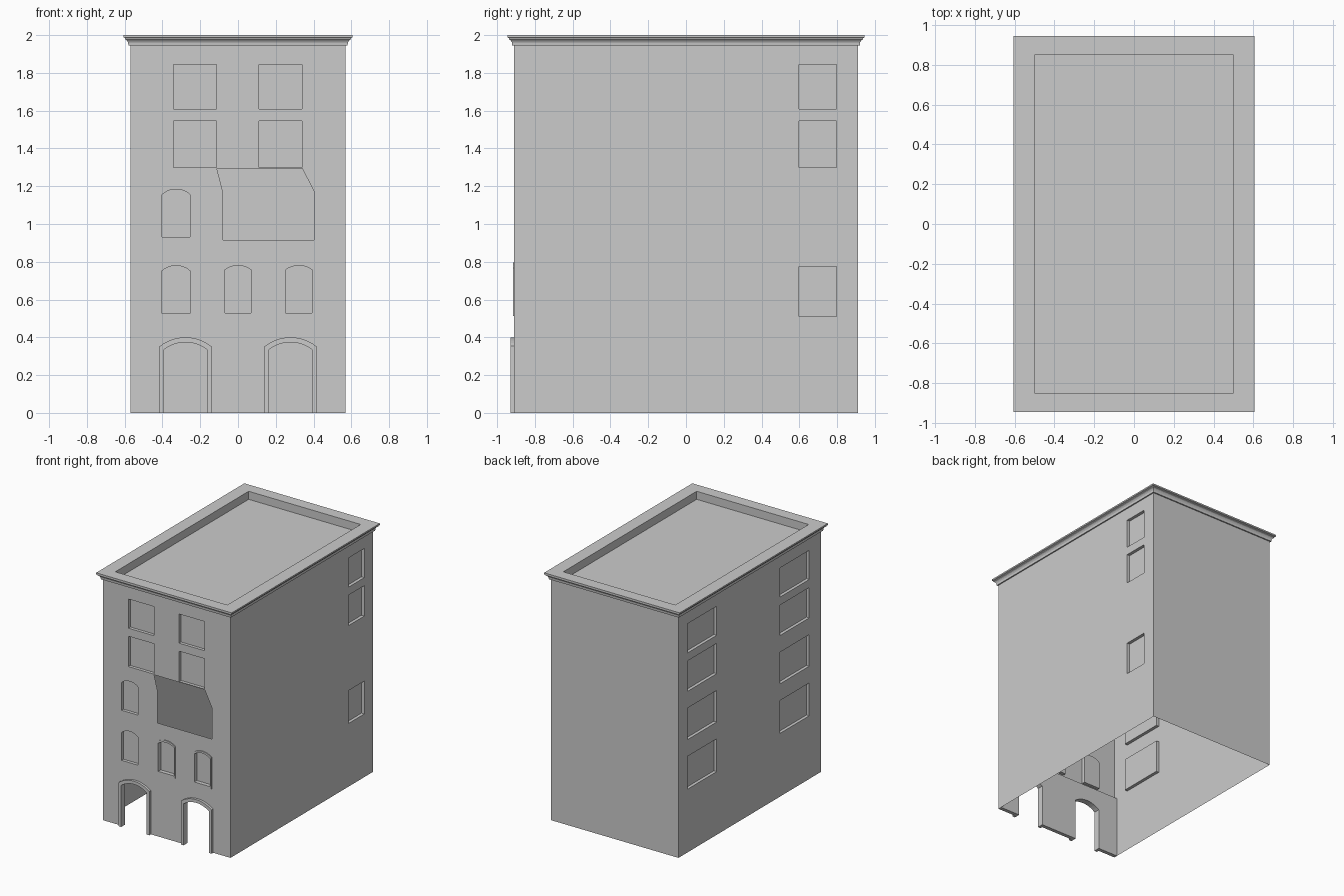
import bpy, bmesh, math
from mathutils import Vector

cube = bpy.data.objects.get("Cube")
if cube:
    bpy.data.objects.remove(cube, do_unlink=True)

grey = bpy.data.materials.new("plain_grey")
grey.use_nodes = True
grey.diffuse_color = (0.6, 0.6, 0.6, 1)
grey.node_tree.nodes["Principled BSDF"].inputs["Base Color"].default_value = grey.diffuse_color

HX, HY, TOP, DEPTH, THICK = 0.57, 0.91, 1.945, 0.025, 0.03

# Wall planes: u runs along the wall, v is height, d is depth into the building
def front(u, v, d): return Vector((u, d - HY, v))
def back(u, v, d): return Vector((u, HY - d, v))
def left(u, v, d): return Vector((HX - d, u, v))
def right(u, v, d): return Vector((d - HX, u, v))
def inner(u, v, d): return Vector((u, THICK - HY - d, v))


def rect(a, b, low, high):
    return [(a, low), (a, high), (b, high), (b, low)]


def arch(a, b, low, spring, top, n=10):
    """Straight jambs under a segmental arch."""
    half, rise = (b - a) / 2, top - spring
    radius = (half * half + rise * rise) / (2 * rise)
    sweep = math.asin(half / radius)
    pts = [(a, low)]
    for i in range(n + 1):
        t = sweep * (2 * i / n - 1)
        pts.append(((a + b) / 2 + radius * math.sin(t), top - radius + radius * math.cos(t)))
    return pts + [(b, low)]


def strip(bm, plane, loop_a, da, loop_b, db, closed=True):
    va = [bm.verts.new(plane(u, v, da)) for u, v in loop_a]
    vb = [bm.verts.new(plane(u, v, db)) for u, v in loop_b]
    n = len(va)
    for i in range(n if closed else n - 1):
        j = (i + 1) % n
        bm.faces.new((va[i], va[j], vb[j], vb[i]))


def cap(bm, plane, loop, d):
    bm.faces.new([bm.verts.new(plane(u, v, d)) for u, v in loop])


def sheet(bm, plane, loops):
    """Flat wall with the later loops cut out of the first."""
    edges = []
    for loop in loops:
        vs = [bm.verts.new(plane(u, v, 0)) for u, v in loop]
        edges += [bm.edges.new((vs[i - 1], vs[i])) for i in range(len(vs))]
    bmesh.ops.triangle_fill(bm, use_beauty=True, use_dissolve=False, edges=edges)


def finish(bm, name, outward):
    bmesh.ops.remove_doubles(bm, verts=bm.verts[:], dist=0.0005)
    bmesh.ops.recalc_face_normals(bm, faces=bm.faces[:])
    bm.normal_update()
    main = max(bm.faces, key=lambda f: f.calc_area() * abs(f.normal.dot(outward)))
    if main.normal.dot(outward) < 0:
        bmesh.ops.reverse_faces(bm, faces=bm.faces[:])
    mesh = bpy.data.meshes.new(name)
    bm.to_mesh(mesh)
    bm.free()
    mesh.materials.append(grey)
    bpy.context.collection.objects.link(bpy.data.objects.new(name, mesh))


def facing(plane):
    return plane(0, 0, 0) - plane(0, 0, 1)


def wall(name, plane, outline, recesses=(), openings=()):
    bm = bmesh.new()
    sheet(bm, plane, [outline, *recesses, *openings])
    for loop in recesses:
        strip(bm, plane, loop, 0, loop, DEPTH)
        cap(bm, plane, loop, DEPTH)
    finish(bm, name, facing(plane))


def frame(name, outer, hole, proud, depth, door):
    """Raised surround; doors stay open, windows get a pane."""
    bm = bmesh.new()
    path = [(outer, 0), (outer, -proud), (hole, -proud), (hole, depth)]
    for (la, da), (lb, db) in zip(path, path[1:]):
        strip(bm, front, la, da, lb, db, not door)
    if door:
        for end in (0, -1):
            bm.faces.new([bm.verts.new(front(*loop[end], d)) for loop, d in path])
    else:
        cap(bm, front, hole, depth)
    finish(bm, name, facing(front))


# Storey heights shared by the windows
attic, third, second, first = (1.61, 1.845), (1.30, 1.545), (0.91, 1.165), (0.51, 0.775)

# Doorways and framed windows
door_holes = []
for side, c in (("right", -0.278), ("left", 0.278)):
    hole = arch(c - 0.114, c + 0.114, 0, 0.335, 0.374)
    door_holes += hole
    frame(side + "_door_frame", arch(c - 0.137, c + 0.137, 0, 0.353, 0.4), hole, 0.02, THICK, True)
framed = []
for label, c in (("middle", 0.0), ("left", 0.322)):
    hole = arch(c - 0.07, c + 0.07, 0.53, 0.757, 0.78)
    framed.append(hole)
    frame(label + "_arched_window", arch(c - 0.081, c + 0.081, 0.512, 0.768, 0.796),
          hole, 0.007, DEPTH, False)

# Front wall with plain windows and the large bay opening
plain = [rect(a, a + 0.228, *z) for a in (-0.342, 0.112) for z in (attic, third)]
plain += [arch(-0.402, -0.254, z, z + 0.225, z + 0.253) for z in (0.527, 0.931)]
bay = [(-0.08, 0.915), (-0.08, 1.17), (-0.112, 1.295), (0.34, 1.295), (0.403, 1.17), (0.403, 0.915)]
wall("front_wall", front,
     [(-HX, 0), *door_holes, (HX, 0), (HX, TOP), (-HX, TOP)], plain, [bay, *framed])

# Thicker inner skin on the ground floor
bm = bmesh.new()
skin = [(-HX, 0), *door_holes, (HX, 0), (HX, 0.5), (-HX, 0.5)]
sheet(bm, inner, [skin])
strip(bm, inner, skin, 0, skin, THICK)
finish(bm, "ground_floor_inner_skin", facing(inner))

# Side and back walls
side_outline = rect(-HY, HY, 0, TOP)
wall("left_wall", left, side_outline, [rect(0.598, 0.796, *z) for z in (attic, third, first)])
wall("right_wall", right, side_outline,
     [rect(a, a + 0.37, *z) for a in (-0.757, 0.422) for z in (attic, third, second, first)])
wall("back_wall", back, rect(-HX, HX, 0, TOP))

# Cornice, parapet and sunken roof
def level(u, v, d): return Vector((u, v, d))
def ring(out): return rect(-HX - out, HX + out, -HY - out, HY + out)

bm = bmesh.new()
well = rect(-0.5, 0.5, -0.85, 0.85)
profile = [(ring(o), z) for o, z in ((0, TOP), (0.01, TOP), (0.012, 1.962), (0.018, 1.972),
                                     (0.027, 1.978), (0.027, 1.984), (0.035, 1.988), (0.035, 2.0))]
profile += [(well, 2.0), (well, 1.935)]
for (la, za), (lb, zb) in zip(profile, profile[1:]):
    strip(bm, level, la, za, lb, zb)
cap(bm, level, well, 1.935)
finish(bm, "cornice_and_roof", Vector((0, 0, 1)))
